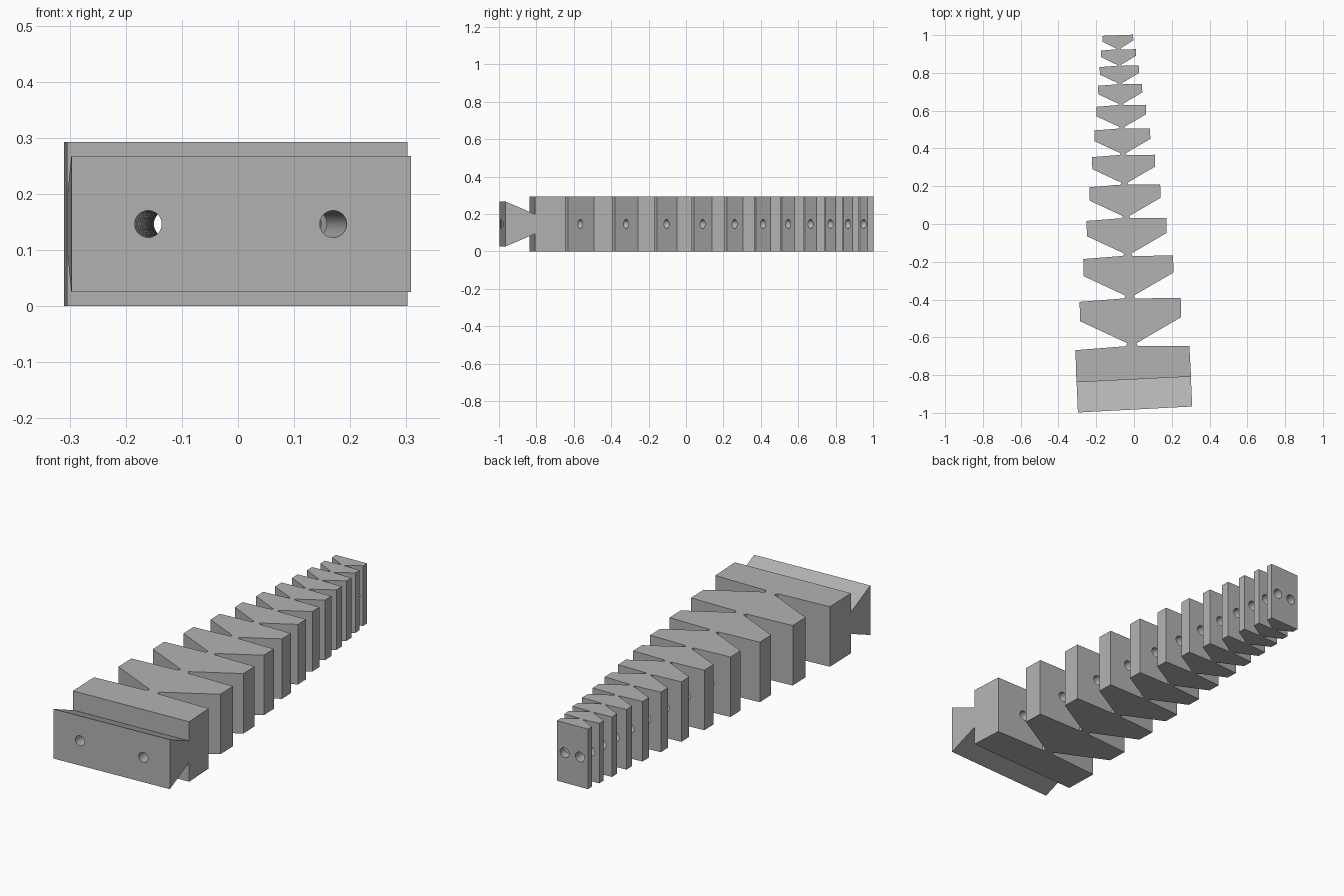
import bpy
import bmesh
from mathutils import Vector

if "Cube" in bpy.data.objects:
    bpy.data.objects.remove(bpy.data.objects["Cube"], do_unlink=True)

HEIGHT = 0.293
MID = HEIGHT / 2
RATIO = 0.888                     # each segment is a scaled copy of the last
SEGMENTS = 11
APEX = Vector((-0.115, 1.614))    # point the taper shrinks towards

grey = bpy.data.materials.new("plain grey")
grey.diffuse_color = (0.45, 0.45, 0.45, 1)
grey.use_nodes = True
grey.node_tree.nodes["Principled BSDF"].inputs["Base Color"].default_value = grey.diffuse_color


def finish(name, bm):
    bmesh.ops.recalc_face_normals(bm, faces=bm.faces)
    mesh = bpy.data.meshes.new(name)
    bm.to_mesh(mesh)
    bm.free()
    mesh.materials.append(grey)
    obj = bpy.data.objects.new(name, mesh)
    bpy.context.collection.objects.link(obj)
    return obj


def prism(name, bottom, top):
    """Solid between two matching loops of 3D points."""
    bm = bmesh.new()
    a = [bm.verts.new(p) for p in bottom]
    b = [bm.verts.new(p) for p in top]
    bm.faces.new(a)
    bm.faces.new(b)
    for i in range(len(a)):
        j = (i + 1) % len(a)
        bm.faces.new((a[i], a[j], b[j], b[i]))
    return finish(name, bm)


def scaled(x, y, n):
    return APEX + (Vector((x, y)) - APEX) * RATIO ** n


def neck(side, y, flare, n):
    point = scaled(-0.011, y, n)
    point.x += side * max((0.024 + flare) * RATIO ** n, 0.012)
    return point


def flank(side, base, corner, low):
    """One edge of the finger, from the base block to the tip."""
    points = [Vector(base)]
    for n in range(SEGMENTS):
        points += [scaled(*corner, n), neck(side, -0.647, 0.008, n),
                   neck(side, -0.631, 0, n), scaled(*low, n)]
    return points + [scaled(*corner, SEGMENTS)]


# Tapered finger with wedge gaps
right_edge = flank(1, (0.302, -0.808), (0.293, -0.645), (0.25, -0.493))
left_edge = flank(-1, (-0.305, -0.838), (-0.31, -0.668), (-0.285, -0.515))
outline = right_edge + left_edge[::-1]
finger = prism("segmented_finger", [(p.x, p.y, 0) for p in outline],
               [(p.x, p.y, HEIGHT) for p in outline])


# Dovetail mount, wide at the front and narrow where it meets the block
def dovetail_end(left, right, half):
    return [(*left, MID - half), (*right, MID - half),
            (*right, MID + half), (*left, MID + half)]


dovetail = prism("dovetail_mount",
                 dovetail_end((-0.297, -0.998), (0.308, -0.966), 0.121),
                 dovetail_end((-0.304, -0.836), (0.301, -0.806), 0.052))


# Two cable channels running the whole length
def channel(name, start, end):
    a, b = Vector((*start, MID)), Vector((*end, MID))
    axis = b - a
    bm = bmesh.new()
    bmesh.ops.create_cone(bm, cap_ends=True, segments=32, radius1=0.024,
                          radius2=0.024, depth=axis.length)
    turn = axis.to_track_quat("Z", "Y").to_matrix()
    bmesh.ops.rotate(bm, verts=bm.verts, matrix=turn)
    bmesh.ops.translate(bm, verts=bm.verts, vec=(a + b) / 2)
    obj = finish(name, bm)
    obj.hide_render = True
    return obj


cutters = [channel("left_cable_cutter", (0.178, -1.05), (-0.05, 1.05)),
           channel("right_cable_cutter", (-0.161, -1.05), (-0.125, 1.05))]

for part in (finger, dovetail):
    for cutter in cutters:
        cut = part.modifiers.new("cable channel", "BOOLEAN")
        cut.operation = "DIFFERENCE"
        cut.solver = "EXACT"
        cut.object = cutter
    # Bake the cuts so the cutters can be removed
    bpy.context.view_layer.update()
    result = part.evaluated_get(bpy.context.evaluated_depsgraph_get())
    baked = bpy.data.meshes.new_from_object(result)
    part.modifiers.clear()
    part.data = baked

for cutter in cutters:
    bpy.data.objects.remove(cutter, do_unlink=True)

# Smooth bores with crisp block edges
bpy.ops.object.select_all(action="DESELECT")
for part in (finger, dovetail):
    part.select_set(True)
bpy.context.view_layer.objects.active = finger
bpy.ops.object.shade_smooth_by_angle(angle=0.35)
